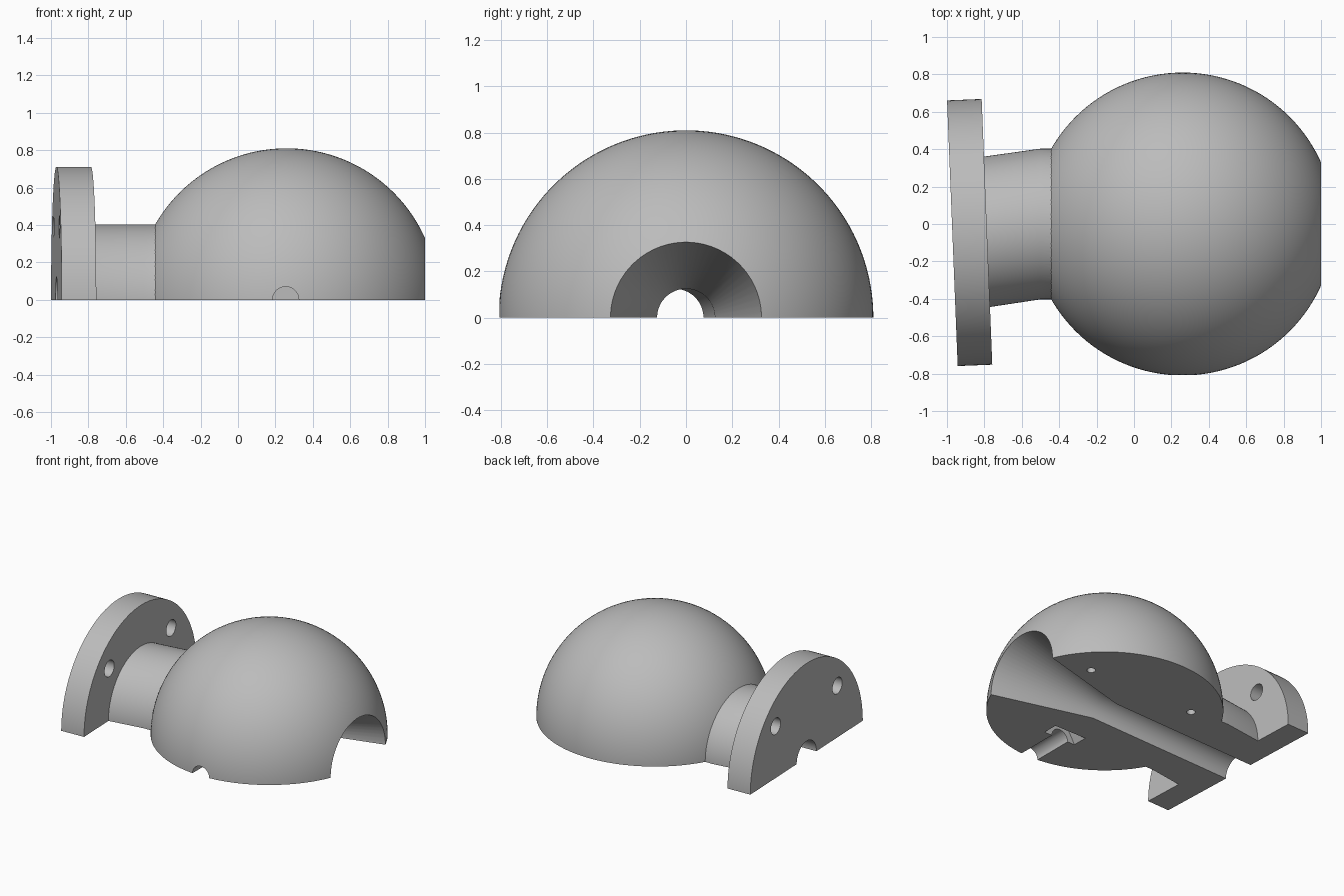
import bpy, bmesh
from math import sin, cos, pi
from mathutils import Matrix, Vector

if "Cube" in bpy.data.objects:
    bpy.data.objects.remove(bpy.data.objects["Cube"])

BALL_X, BALL_R = 0.26, 0.81
TILT = 0.04                      # yaw of the flange axis
BORE_R = 0.125

grey = bpy.data.materials.new("plain grey")
grey.use_nodes = True
grey.diffuse_color = (0.5, 0.5, 0.5, 1)
grey.node_tree.nodes["Principled BSDF"].inputs["Base Color"].default_value = (0.5, 0.5, 0.5, 1)


def finish(name, bm):
    bmesh.ops.recalc_face_normals(bm, faces=bm.faces)
    mesh = bpy.data.meshes.new(name)
    bm.to_mesh(mesh)
    bm.free()
    mesh.materials.append(grey)
    ob = bpy.data.objects.new(name, mesh)
    bpy.context.collection.objects.link(ob)
    return ob


def loft(name, rings, sides=96, phase=0.5):
    """Closed tube through circles given as (centre, radius, yaw)."""
    bm = bmesh.new()
    loops = []
    for centre, r, yaw in rings:
        loop = []
        for i in range(sides):
            a = 2 * pi * (i + phase) / sides
            offset = Vector((-sin(yaw) * cos(a), cos(yaw) * cos(a), sin(a)))
            loop.append(bm.verts.new(Vector(centre) + offset * r))
        loops.append(loop)
    for a, b in zip(loops, loops[1:]):
        for i in range(sides):
            j = (i + 1) % sides
            bm.faces.new((a[i], a[j], b[j], b[i]))
    bm.faces.new(loops[0])
    bm.faces.new(loops[-1])
    return finish(name, bm)


def on_axis(s, side=0, z=0):
    """Point at distance s from the ball centre along the tilted axis."""
    return (BALL_X - s * cos(TILT) - side * sin(TILT),
            -s * sin(TILT) + side * cos(TILT), z)


def combine(body, other, operation):
    mod = body.modifiers.new(operation, 'BOOLEAN')
    mod.operation = operation
    mod.solver = 'EXACT'
    mod.object = other
    bpy.context.view_layer.objects.active = body
    bpy.ops.object.modifier_apply(modifier=mod.name)
    bpy.data.objects.remove(other)


# Ball, with its poles along the bore
bm = bmesh.new()
turn = Matrix.Rotation(pi / 2, 4, 'Y') @ Matrix.Rotation(pi / 128, 4, 'Z')
bmesh.ops.create_uvsphere(bm, u_segments=128, v_segments=64, radius=BALL_R,
                          matrix=Matrix.Translation((BALL_X, 0, 0)) @ turn)
body = finish("ball_joint_half", bm)

# Neck, straight at the ball and leaning towards the flange
neck = loft("neck", [((-0.2, 0, 0), 0.403, 0), ((-0.5, 0, 0), 0.403, 0),
                     ((-0.85, -0.051, 0), 0.403, TILT)])
# Flange disc
flange = loft("flange", [(on_axis(1.047), 0.711, TILT), (on_axis(1.232), 0.711, TILT)], 128)
combine(body, neck, 'UNION')
combine(body, flange, 'UNION')

# Flared bore: cone to the ball centre, then a tilted tube
combine(body, loft("bore", [((1.15, 0, 0), 0.367, 0), ((BALL_X, 0, 0), BORE_R, 0),
                            (on_axis(1.4), BORE_R, TILT)], 64), 'DIFFERENCE')

# Flange bolt holes
for side in (-0.39, 0.39):
    hole = loft("bolt_hole", [(on_axis(s, side, 0.39), 0.061, TILT) for s in (0.95, 1.3)], 32)
    combine(body, hole, 'DIFFERENCE')

# Set screw channel and hexagonal nut pocket
combine(body, loft("screw_channel", [((BALL_X - 0.005, y, 0), 0.07, pi / 2) for y in (-0.9, -0.42)], 48),
        'DIFFERENCE')
combine(body, loft("nut_pocket", [((BALL_X - 0.003, y, 0), 0.133, pi / 2) for y in (-0.485, -0.37)], 6, 0),
        'DIFFERENCE')

# Alignment pin holes in the flat face
for x in (BALL_X - 0.46, BALL_X + 0.43):
    bm = bmesh.new()
    bmesh.ops.create_cone(bm, cap_ends=True, segments=24, radius1=0.03, radius2=0.03,
                          depth=0.2, matrix=Matrix.Translation((x, 0.367, 0)))
    combine(body, finish("pin_hole", bm), 'DIFFERENCE')

# Remove the lower half
bm = bmesh.new()
bmesh.ops.create_cube(bm, size=4, matrix=Matrix.Translation((0, 0, -2)))
combine(body, finish("lower_half", bm), 'DIFFERENCE')

# Smooth shading with crisp edges
bpy.ops.object.select_all(action='DESELECT')
body.select_set(True)
bpy.context.view_layer.objects.active = body
bpy.ops.object.shade_smooth_by_angle(angle=pi / 9)
